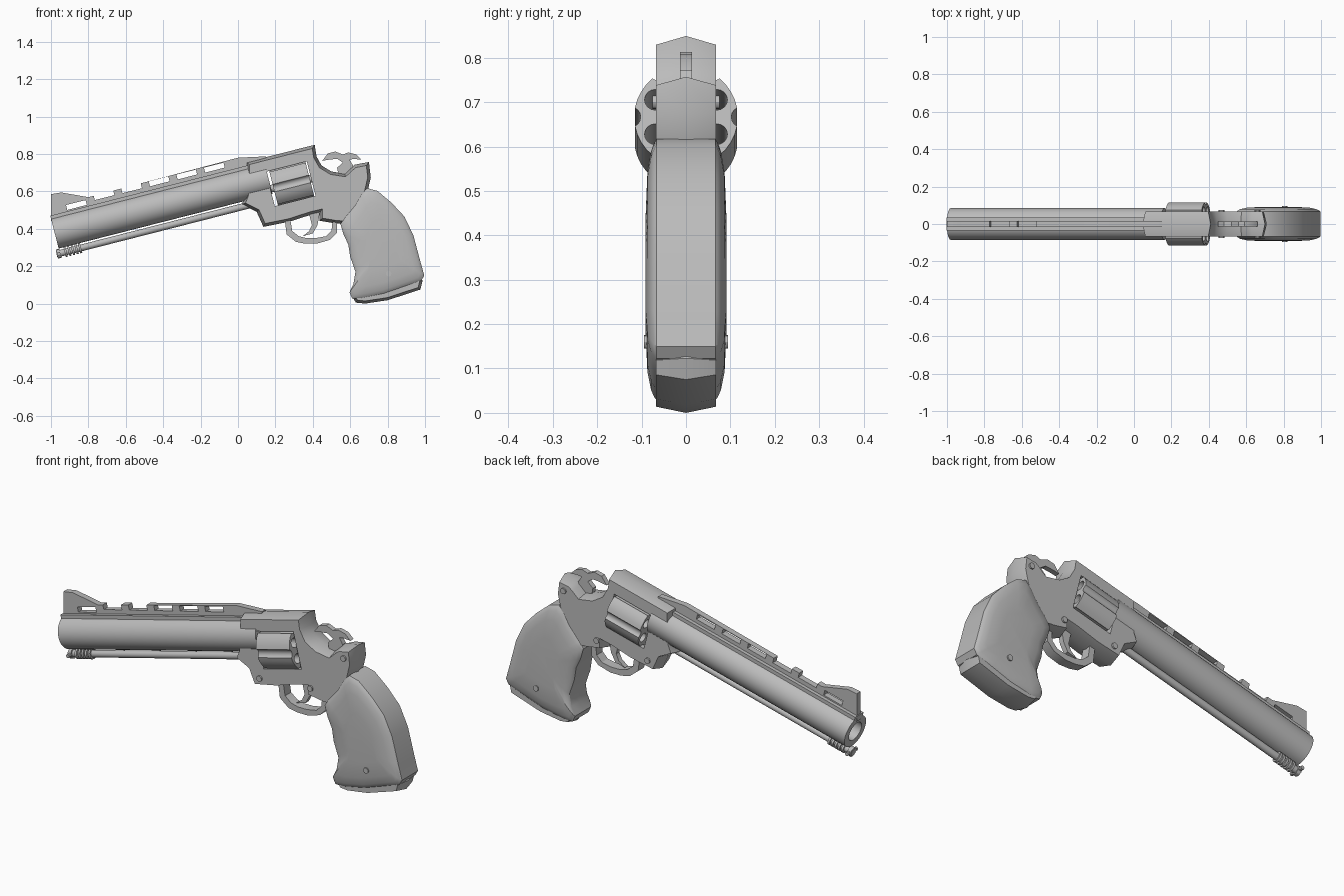
import bpy, bmesh, math
from mathutils import Matrix, Vector

old = bpy.data.objects.get("Cube")
if old:
    bpy.data.objects.remove(old, do_unlink=True)

mat = bpy.data.materials.new("plain_grey")
mat.use_nodes = True
grey = (0.5, 0.5, 0.5, 1)
mat.diffuse_color = grey
mat.node_tree.nodes["Principled BSDF"].inputs["Base Color"].default_value = grey

TILT = Matrix.Rotation(math.radians(-14.3), 4, 'Y')   # barrel line
ALONG = TILT @ Vector((1, 0, 0))
UP = TILT @ Vector((0, 0, 1))


def finish(name, bm):
    bmesh.ops.recalc_face_normals(bm, faces=bm.faces)
    me = bpy.data.meshes.new(name)
    bm.to_mesh(me)
    bm.free()
    me.materials.append(mat)
    ob = bpy.data.objects.new(name, me)
    bpy.context.collection.objects.link(ob)
    return ob


def loft(name, rings):
    """Skin matching 2D outlines set at different y depths."""
    bm = bmesh.new()
    loops = [[bm.verts.new((x, y, z)) for x, z in pts] for y, pts in rings]
    n = len(loops[0])
    for a, b in zip(loops, loops[1:]):
        for i in range(n):
            j = (i + 1) % n
            bm.faces.new((a[i], a[j], b[j], b[i]))
    bm.faces.new(loops[0])
    bm.faces.new(loops[-1])
    return finish(name, bm)


def outline(*pts):
    return [Vector((x / 100, z / 100)) for x, z in pts]


def inset(pts, d):
    n = len(pts)
    area = sum(pts[i - 1].cross(pts[i]) for i in range(n))
    s = 1 if area > 0 else -1
    out = []
    for i, p in enumerate(pts):
        e1 = (p - pts[i - 1]).normalized()
        e2 = (pts[(i + 1) % n] - p).normalized()
        n1, n2 = Vector((-e1.y, e1.x)), Vector((-e2.y, e2.x))
        m = (n1 + n2).normalized()
        out.append(p + m * (s * d / max(m.dot(n1), 0.6)))
    return out


def plate(name, pts, half):
    return loft(name, [(-half, pts), (half, pts)])


def ridged(name, pts, half, d=0.016):
    side = inset(pts, d)
    return loft(name, [(-half, side), (0, pts), (half, side)])


def rod(name, centre, r, length, tilted=True, sides=32, r2=None):
    turn = TILT @ Matrix.Rotation(math.pi / 2, 4, 'Y') if tilted else Matrix.Rotation(math.pi / 2, 4, 'X')
    bm = bmesh.new()
    bmesh.ops.create_cone(bm, cap_ends=True, segments=sides, radius1=r, radius2=r2 or r,
                          depth=length, matrix=Matrix.Translation(centre) @ turn)
    return finish(name, bm)


def box(name, centre, size):
    bm = bmesh.new()
    bmesh.ops.create_cube(bm, size=1, matrix=Matrix.Translation(centre) @ TILT @ Matrix.Diagonal((*size, 1)))
    return finish(name, bm)


def cut(target, cutters):
    for c in cutters:
        m = target.modifiers.new("cut", 'BOOLEAN')
        m.operation, m.solver, m.object = 'DIFFERENCE', 'EXACT', c
        bpy.context.view_layer.objects.active = target
        bpy.ops.object.modifier_apply(modifier=m.name)
        bpy.data.objects.remove(c, do_unlink=True)


# Barrel with an open bore
muzzle = Vector((-0.98, 0, 0.377))
barrel = rod("barrel", muzzle + ALONG * 0.59, 0.085, 1.18)
cut(barrel, [rod("bore_cutter", muzzle + ALONG * 0.25, 0.05, 0.6)])

# Rib with front sight and through slots
box("rib_base", muzzle + ALONG * 0.55 + UP * 0.078, (1.1, 0.07, 0.036))
rib = plate("sight_rib", outline((-100, 44), (-100, 58.5), (-94.5, 59.4), (-80, 56.9), (0, 78),
                                 (15, 78.7), (15, 74), (4, 70)), 0.016)
slots = []
for i in range(6):
    x = -0.864 + i * 0.1475
    z = 0.58 + (x + 0.716) * 0.249 - (0.016 if i == 0 else 0)
    slots.append(box("slot_cutter", (x, 0, z), (0.108, 0.2, 0.027)))
cut(rib, slots)

# Rod under the barrel with a ringed tip
tip = Vector((-0.97, 0, 0.264))
rod("ejector_rod", tip + ALONG * 0.55, 0.018, 1.1, sides=16)
rod("rod_knob", tip + ALONG * 0.012, 0.025, 0.02, sides=12)
rod("rod_cross_pin", tip + ALONG * 0.012, 0.01, 0.08, tilted=False, sides=8)
for i in range(5):
    rod("rod_ring", tip + ALONG * (0.05 + i * 0.02), 0.027, 0.011, sides=16)

# Frame with ridged rim and cylinder window
drum_centre = Vector((0.287, 0, 0.642))
frame = ridged("frame", outline(
    (4.5, 75.6), (41, 84.9), (42, 78.6), (44.7, 73.8), (50, 70.6), (57, 69.5), (60.2, 72.5), (62.5, 74.3),
    (70, 75.7), (71, 67.4), (69.5, 61), (66, 50), (58, 42.5), (52.5, 42.8), (43.6, 44.3), (43.6, 48.6),
    (39, 47.5), (27.5, 43.8), (13.6, 41), (10, 49), (2, 53), (4, 58), (4.5, 66)), 0.068)
cut(frame, [box("window_cutter", drum_centre - ALONG * 0.005, (0.225, 0.4, 0.19))])

# Fluted cylinder with six chambers
drum = rod("cylinder", drum_centre, 0.117, 0.2, sides=36)
cutters = []
for k in range(6):
    for turn, dist, r in ((0, 0.126, 0.024), (30, 0.08, 0.024)):
        a = math.radians(60 * k + turn)
        offset = Vector((0, math.cos(a) * dist, 0)) + UP * (math.sin(a) * dist)
        cutters.append(rod("chamber_cutter", drum_centre + offset, r, 0.3, sides=16))
cut(drum, cutters)
rod("cylinder_axle", drum_centre, 0.02, 0.24, sides=16)

# Hammer
plate("hammer", outline(
    (45, 76.3), (48, 80.3), (52, 81.3), (56, 79.7), (59, 80.8), (63, 79.8), (66, 77), (62, 77.3),
    (59.6, 77), (61.5, 73.8), (60.5, 70), (54, 67.5), (53, 72.6), (56, 75.4), (53, 77.4), (49, 77)), 0.013)

# Trigger and guard
plate("trigger_guard", outline(
    (25, 45), (26, 37), (31, 33), (36, 32), (42, 32), (49, 34), (53, 38), (53, 44),
    (50.5, 44), (50, 39), (47, 36), (41.5, 35), (36.5, 35), (32.5, 36), (29, 38.8), (28, 45)), 0.025)
plate("trigger", outline((37.5, 50), (44, 50), (42.5, 42), (40, 37.5), (34.5, 36), (38, 38.7), (39.5, 42)), 0.013)

# Grip with finger grooves and bulging sides
grip = outline(
    (69, 61.7), (74.5, 60.3), (82, 54), (89, 46.5), (93.8, 36.4), (97.5, 22.5), (99.6, 15), (98, 12.3),
    (89, 9), (78, 5.2), (66, 2.8), (61, 2.8), (59.6, 6), (61.7, 10.5), (62.8, 17), (60, 25), (59, 31.5),
    (56.4, 37), (54.8, 42.5), (57, 46), (62.8, 53), (66, 58.5))
mid = Vector((0.77, 0.3))
half_grip = [(0.091, 0.45), (0.087, 0.76), (0.079, 0.91), (0.072, 0.97), (0.066, 1)]
steps = [(-y, s) for y, s in half_grip] + [(0, 1.0)] + half_grip[::-1]
loft("grip", [(y, [mid + (p - mid) * s for p in grip]) for y, s in steps])
ridged("butt_plate", outline((61, 4), (63, 0.5), (68, 0), (80, 1.8), (97.5, 7.5), (98.7, 12.3),
                             (95, 16), (66, 6.5)), 0.068, 0.014)

# Pins and grip screw
for x, z, half in ((0.66, 0.70, 0.076), (0.174, 0.465, 0.076), (0.468, 0.492, 0.076), (0.805, 0.16, 0.095)):
    rod("pin", (x, 0, z), 0.015, half * 2, tilted=False, sides=12)

# Smooth shading with sharp edges kept
bpy.ops.object.select_all(action='DESELECT')
for ob in bpy.context.collection.objects:
    if ob.type == 'MESH' and mat.name in ob.data.materials:
        ob.select_set(True)
        bpy.context.view_layer.objects.active = ob
bpy.ops.object.shade_smooth_by_angle(angle=math.radians(30))
